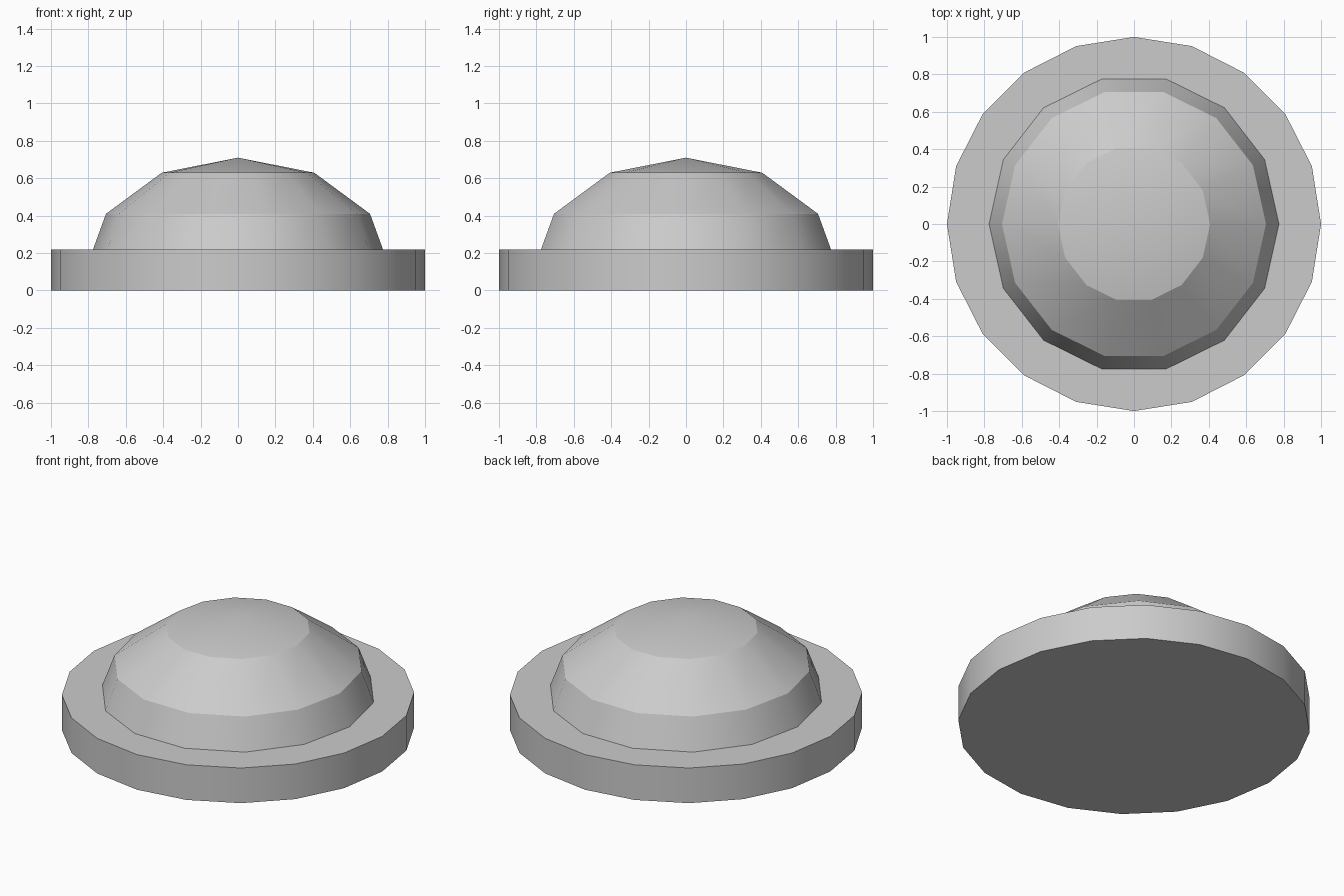
import bpy, bmesh
from math import sin, cos, pi, radians

if "Cube" in bpy.data.objects:
    bpy.data.objects.remove(bpy.data.objects["Cube"])


def lathe(name, profile, sides, stretch=(1, 1)):
    """Turn (radius, z) points into a faceted solid; radius 0 makes a tip."""
    bm = bmesh.new()
    rings = []
    for r, z in profile:
        count = sides if r > 0 else 1
        rings.append([bm.verts.new((r * stretch[0] * cos(2 * pi * i / sides),
                                    r * stretch[1] * sin(2 * pi * i / sides), z))
                      for i in range(count)])
    for low, high in zip(rings, rings[1:]):
        for i in range(sides):
            j = (i + 1) % sides
            if len(high) == 1:
                bm.faces.new((low[i], low[j], high[0]))
            else:
                bm.faces.new((low[i], low[j], high[j], high[i]))
    for ring in (rings[0], rings[-1]):
        if len(ring) > 1:
            bm.faces.new(ring)
    bmesh.ops.recalc_face_normals(bm, faces=bm.faces[:])
    mesh = bpy.data.meshes.new(name)
    bm.to_mesh(mesh)
    bm.free()
    obj = bpy.data.objects.new(name, mesh)
    bpy.context.collection.objects.link(obj)
    bpy.ops.object.select_all(action='DESELECT')
    obj.select_set(True)
    bpy.context.view_layer.objects.active = obj
    # Soften around the rim, keep the horizontal creases
    bpy.ops.object.shade_smooth_by_angle(angle=radians(24.8))
    return obj


# Round base plate
lathe("base_plate", [(1, 0), (1, 0.22)], 20)

# Flattened half sphere, its equator sunk into the base plate
dome = [(cos(i * pi / 6), 0.11 + 0.6 * sin(i * pi / 6)) for i in range(3)]
lathe("dome", dome + [(0, 0.71)], 14, (0.815, 0.836))
